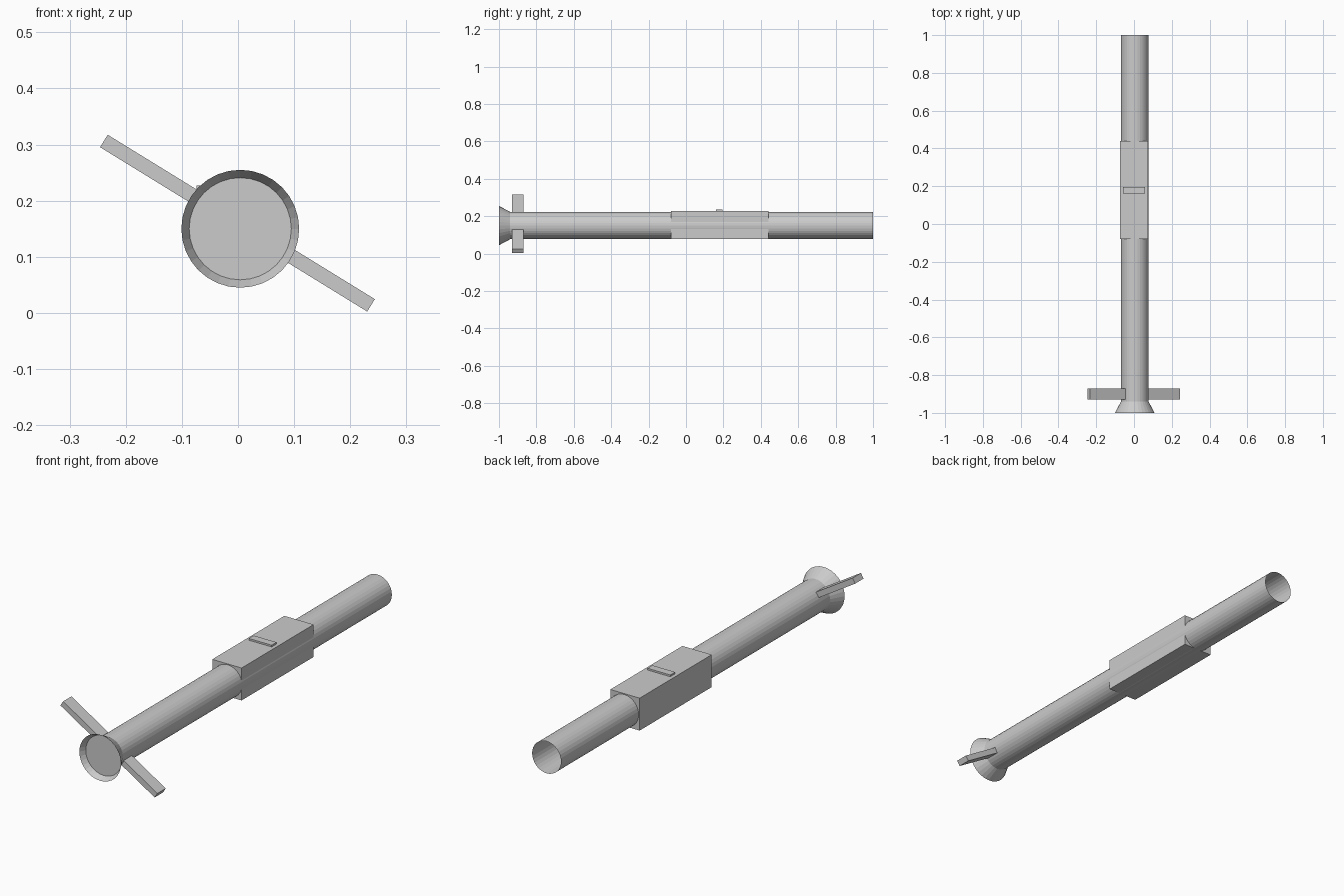
import bpy
import bmesh
import math
from mathutils import Matrix, Vector

cube = bpy.data.objects.get("Cube")
if cube:
    bpy.data.objects.remove(cube, do_unlink=True)

grey = bpy.data.materials.new("light_grey")
grey.use_nodes = True
grey.diffuse_color = (0.6, 0.6, 0.6, 1)
grey.node_tree.nodes["Principled BSDF"].inputs["Base Color"].default_value = (0.6, 0.6, 0.6, 1)

AXIS = Vector((0.004, 0, 0.15))   # centre line of the tube
SIDES = 32


def finish(name, bm):
    mesh = bpy.data.meshes.new(name)
    bm.to_mesh(mesh)
    bm.free()
    mesh.materials.append(grey)
    obj = bpy.data.objects.new(name, mesh)
    bpy.context.collection.objects.link(obj)
    return obj


def shell(name, y0, r0, y1, r1):
    """Open-ended round shell along y."""
    bm = bmesh.new()
    bmesh.ops.create_cone(bm, cap_ends=False, segments=SIDES,
                          radius1=r0, radius2=r1, depth=y1 - y0)
    place = Matrix.Translation(AXIS + Vector((0, (y0 + y1) / 2, 0)))
    bm.transform(place @ Matrix.Rotation(-math.pi / 2, 4, 'X'))
    return finish(name, bm)


def box(name, centre, size, tilt=0):
    bm = bmesh.new()
    bmesh.ops.create_cube(bm, size=1)
    bm.transform(Matrix.Translation(centre) @ Matrix.Rotation(tilt, 4, 'Y')
                 @ Matrix.Diagonal((*size, 1)))
    return finish(name, bm)


# Long tube, open at the back, with a flared front
shell("tube", -0.94, 0.073, 1.0, 0.073)
shell("front_flare", -1.0, 0.105, -0.94, 0.073)

# Flat disc set inside the flare
bm = bmesh.new()
bmesh.ops.create_circle(bm, cap_ends=True, segments=SIDES, radius=0.091)
bm.transform(Matrix.Translation(AXIS + Vector((0, -0.974, 0)))
             @ Matrix.Rotation(math.pi / 2, 4, 'X'))
finish("front_disc", bm)

# Square housing with a small raised strip on top
box("housing", (0, 0.18, 0.153), (0.148, 0.52, 0.148))
box("top_strip", (0, 0.178, 0.23), (0.115, 0.035, 0.01))

# Tilted crossbar behind the flare
box("crossbar", (-0.001, -0.9, 0.16), (0.559, 0.06, 0.026), math.radians(31.6))
